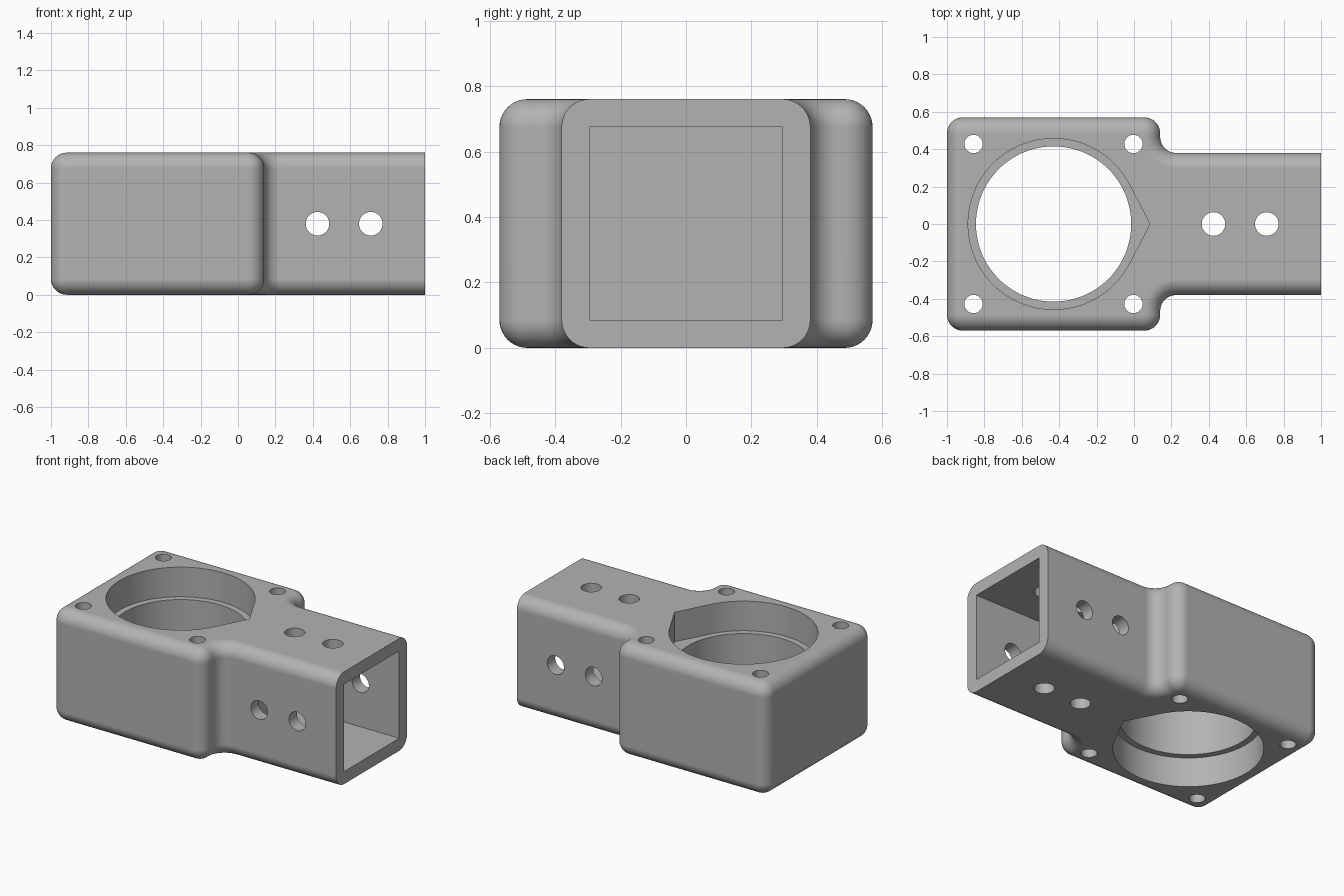
import bpy, bmesh, math
from mathutils import Matrix

if "Cube" in bpy.data.objects:
    bpy.data.objects.remove(bpy.data.objects["Cube"])

HEIGHT, FILLET = 0.76, 0.085
BODY_HALF, NECK_HALF, SHOULDER = 0.57, 0.38, 0.14
BORE_X, BORE_R, SEAT_R, SEAT_DEPTH, TIP = -0.43, 0.415, 0.457, 0.2, 0.515

grey = bpy.data.materials.new("plain_grey")
grey.use_nodes = True
colour = (0.45, 0.45, 0.45, 1)
grey.diffuse_color = colour
grey.node_tree.nodes["Principled BSDF"].inputs["Base Color"].default_value = colour


def make_object(name, bm):
    bmesh.ops.recalc_face_normals(bm, faces=bm.faces)
    mesh = bpy.data.meshes.new(name)
    bm.to_mesh(mesh)
    bm.free()
    mesh.materials.append(grey)
    obj = bpy.data.objects.new(name, mesh)
    bpy.context.collection.objects.link(obj)
    return obj


def arc(cx, cy, radius, start, end, steps=10):
    angles = [math.radians(start + (end - start) * i / steps) for i in range(steps + 1)]
    return [(cx + radius * math.cos(a), cy + radius * math.sin(a)) for a in angles]


# Outline of block and neck, inset by d everywhere but the open neck end
def outline(d):
    r = FILLET
    half = [(1, -NECK_HALF + d)]
    half += arc(SHOULDER + r, -NECK_HALF - r, r + d, 90, 180)
    half += arc(SHOULDER - r, -BODY_HALF + r, r - d, 0, -90)
    half += arc(-1 + r, -BODY_HALF + r, r - d, -90, -180)
    return half + [(x, -y) for x, y in reversed(half)]


# Housing: stacked outlines give the rolled top and bottom edges
bm = bmesh.new()
levels = []
for i in range(11):
    a = math.pi / 2 * i / 10
    levels.append((FILLET * (1 - math.sin(a)), FILLET * (1 - math.cos(a))))
levels += [(d, HEIGHT - z) for d, z in reversed(levels)]
rings = [[bm.verts.new((x, y, z)) for x, y in outline(d)] for d, z in levels]
count = len(rings[0])
for low, high in zip(rings, rings[1:]):
    for i in range(count):
        j = (i + 1) % count
        bm.faces.new((low[i], low[j], high[j], high[i]))
bm.faces.new(rings[0])
bm.faces.new(rings[-1])
bmesh.ops.remove_doubles(bm, verts=bm.verts, dist=0.0001)
end_faces = [f for f in bm.faces if all(v.co.x > 0.999 for v in f.verts)]
bmesh.ops.dissolve_faces(bm, faces=end_faces)
housing = make_object("housing", bm)


def cut(bm):
    cutter = make_object("cutter", bm)
    cutter.hide_render = True
    mod = housing.modifiers.new("cut", "BOOLEAN")
    mod.operation, mod.solver, mod.object = "DIFFERENCE", "EXACT", cutter
    bpy.context.view_layer.objects.active = housing
    bpy.ops.object.modifier_apply(modifier=mod.name)
    bpy.data.objects.remove(cutter)


def drill(x, y, z, radius, axis="Z", sides=32):
    bm = bmesh.new()
    turn = Matrix.Rotation(math.pi / 2, 4, "X") if axis == "Y" else Matrix()
    bmesh.ops.create_cone(bm, cap_ends=True, segments=sides, radius1=radius, radius2=radius,
                          depth=2, matrix=Matrix.Translation((x, y, z)) @ turn)
    cut(bm)


# Main bore with a pointed seat at each end
drill(BORE_X, 0, HEIGHT / 2, BORE_R, sides=96)
tangent = math.degrees(math.acos(SEAT_R / TIP))
seat = [(BORE_X + TIP, 0)] + arc(BORE_X, 0, SEAT_R, tangent, 360 - tangent, 80)
for z0, z1 in ((-0.1, SEAT_DEPTH), (HEIGHT - SEAT_DEPTH, HEIGHT + 0.1)):
    bm = bmesh.new()
    base = bm.faces.new([bm.verts.new((x, y, z0)) for x, y in seat])
    top = bmesh.ops.extrude_face_region(bm, geom=[base])["geom"]
    for v in top:
        if isinstance(v, bmesh.types.BMVert):
            v.co.z = z1
    cut(bm)

# Blind square socket in the neck
bm = bmesh.new()
bmesh.ops.create_cube(bm, size=1, matrix=Matrix.Translation((SHOULDER + 0.5, 0, HEIGHT / 2))
                      @ Matrix.Diagonal((1, 0.59, 0.59, 1)))
cut(bm)

# Cross holes through the neck
for x in (0.425, 0.71):
    drill(x, 0, HEIGHT / 2, 0.063)
    drill(x, 0, HEIGHT / 2, 0.063, "Y")

# Mounting holes in the block corners
for x in (-0.858, -0.003):
    for y in (-0.428, 0.428):
        drill(x, y, HEIGHT / 2, 0.049)

# Smooth rounded edges, crisp cut edges
bpy.ops.object.select_all(action="DESELECT")
housing.select_set(True)
bpy.context.view_layer.objects.active = housing
bpy.ops.object.shade_smooth_by_angle(angle=math.radians(25))
weighted = housing.modifiers.new("even_shading", "WEIGHTED_NORMAL")
weighted.keep_sharp = True
